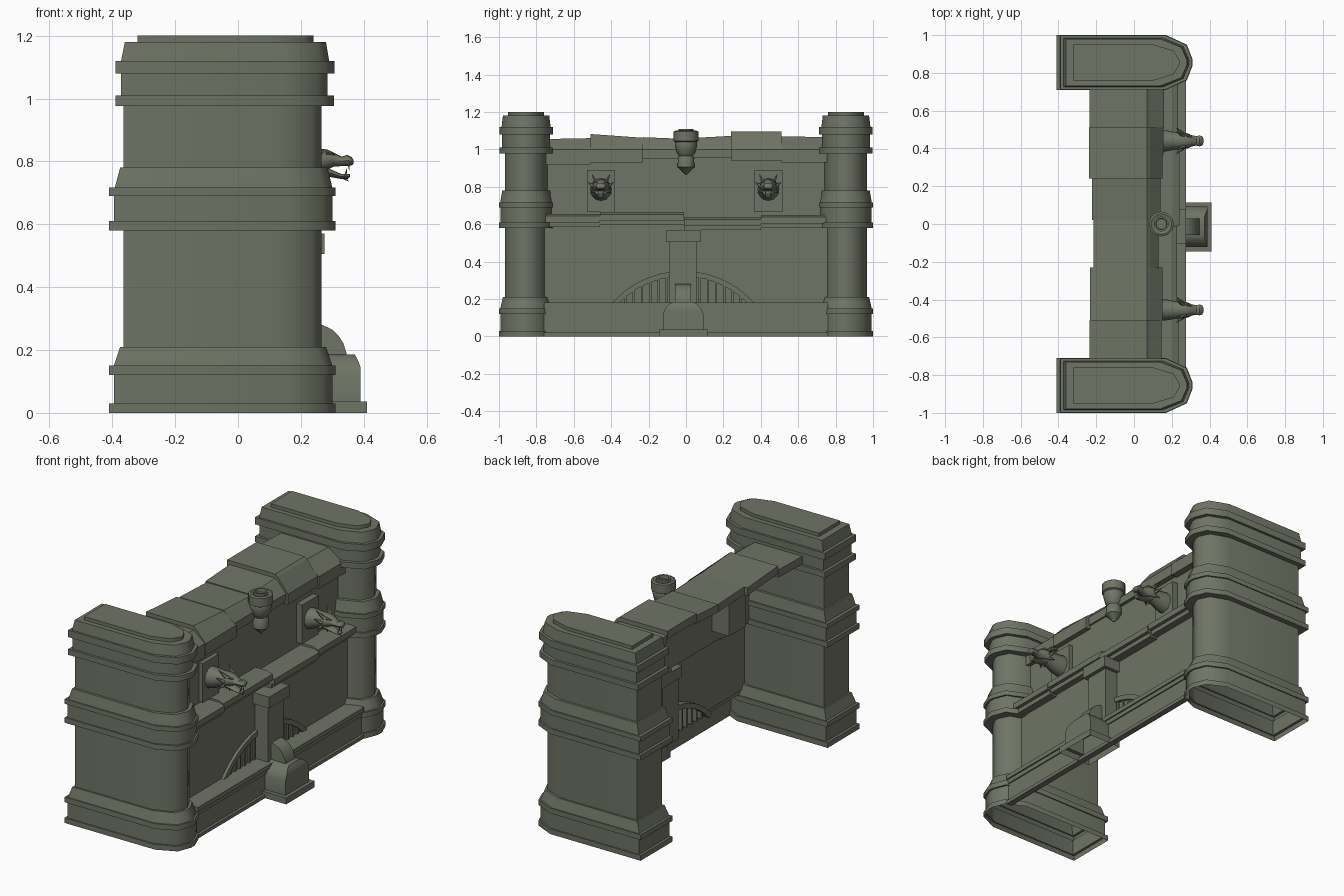
import bpy, bmesh, math
from mathutils import Vector

stone = bpy.data.materials.new("grey green stone")
stone.diffuse_color = (0.16, 0.175, 0.13, 1)


def finish(bm, name, smooth=None):
    bmesh.ops.recalc_face_normals(bm, faces=bm.faces)
    me = bpy.data.meshes.new(name)
    bm.to_mesh(me)
    bm.free()
    me.materials.append(stone)
    ob = bpy.data.objects.new(name, me)
    bpy.context.collection.objects.link(ob)
    if smooth:
        bpy.ops.object.select_all(action='DESELECT')
        ob.select_set(True)
        bpy.context.view_layer.objects.active = ob
        bpy.ops.object.shade_smooth_by_angle(angle=math.radians(smooth))
    return ob


def loft(bm, rings, cap_start=True, cap_end=True):
    vs = [[bm.verts.new(p) for p in r] for r in rings]
    n = len(vs[0])
    for a, b in zip(vs, vs[1:]):
        for i in range(n):
            j = (i + 1) % n
            bm.faces.new((a[i], a[j], b[j], b[i]))
    if cap_start:
        bm.faces.new(vs[0])
    if cap_end:
        bm.faces.new(vs[-1])


def add_box(bm, x0, x1, y0, y1, z0, z1):
    loft(bm, [[(x0, y0, z), (x1, y0, z), (x1, y1, z), (x0, y1, z)] for z in (z0, z1)])


def box(name, *dims):
    bm = bmesh.new()
    add_box(bm, *dims)
    return finish(bm, name)


def add_spike(bm, a, b, r, n=6):
    a, b = Vector(a), Vector(b)
    q = (b - a).to_track_quat('Z', 'Y')
    rings = []
    for p, s in ((a, r), (b, r * 0.12)):
        rings.append([p + q @ Vector((s * math.cos(t), s * math.sin(t), 0))
                      for t in (2 * math.pi * i / n for i in range(n))])
    loft(bm, rings)


# end towers: (z, back x, front x) levels, round-nosed plan, open below
levels = [(0, -.41, .31), (.03, -.41, .31), (.03, -.395, .30), (.12, -.395, .30),
          (.12, -.41, .31), (.15, -.41, .31), (.15, -.395, .30), (.21, -.375, .28),
          (.21, -.365, .265), (.58, -.365, .265), (.58, -.41, .31), (.61, -.41, .31),
          (.61, -.395, .30), (.69, -.395, .30), (.69, -.41, .31), (.717, -.41, .31),
          (.717, -.392, .30), (.78, -.375, .285), (.78, -.365, .265), (.977, -.365, .265),
          (.977, -.39, .305), (1.01, -.39, .305), (1.01, -.372, .285), (1.08, -.372, .285),
          (1.08, -.39, .307), (1.12, -.39, .307), (1.12, -.372, .29), (1.18, -.36, .28),
          (1.18, -.32, .24), (1.20, -.32, .24)]


def tower(name, yc):
    rings = []
    for z, xb, xf in levels:
        w = .145 - (.31 - xf) * .7
        half = [(xb, w), (xf - .14, w), (xf - .03, .65 * w), (xf, .12 * w)]
        pts = half + [(x, -y) for x, y in reversed(half)]
        rings.append([(x, yc + y, z) for x, y in pts])
    bm = bmesh.new()
    loft(bm, rings, cap_start=False)
    finish(bm, name, 50)


tower("left_tower", -.855)
tower("right_tower", .855)

# wall sheets and hollow base course
box("lower_wall", .15, .17, -.76, .76, .18, .60)
box("upper_wall", .10, .12, -.76, .76, .62, .99)
bm = bmesh.new()
add_box(bm, .24, .26, -.76, .76, 0, .15)
add_box(bm, .24, .275, -.76, .76, 0, .02)
add_box(bm, .16, .275, -.76, .76, .155, .18)
add_box(bm, .22, .267, -.76, .76, .13, .155)
finish(bm, "base_course")

# middle ledge from uneven slabs
bm = bmesh.new()
for y0, y1, z, x in ((-.76, -.46, .655, .235), (-.46, -.01, .665, .228),
                     (-.01, .40, .638, .24), (.40, .76, .65, .232)):
    top = [(.10, z), (x - .03, z), (x, z - .012), (x, z - .045), (x - .02, z - .045),
           (x - .02, z - .07), (.10, z - .07)]
    loft(bm, [[(px, y, pz) for px, pz in top] for y in (y0, y1)])
finish(bm, "middle_ledge")

# roof slabs with sloped front and hanging lip
bm = bmesh.new()
for y0, y1, za, zb, xb, lip, xl in (
        (-.76, -.51, 1.055, 1.06, -.235, .92, .145), (-.51, -.23, 1.082, 1.062, -.232, .93, .15),
        (-.23, .02, 1.065, 1.055, -.215, .95, .13), (.02, .24, 1.06, 1.072, -.222, .955, .14),
        (.24, .51, 1.095, 1.095, -.238, .94, .152), (.51, .76, 1.07, 1.065, -.235, .93, .16)):
    rings = []
    for y, z in ((y0, za), (y1, zb)):
        prof = [(xb, z), (.07, z), (.085, z - .012), (xl, 1.0), (xl, lip), (.11, lip),
                (.11, .98), (.05, z - .045), (xb, z - .045)]
        rings.append([(px, y, pz) for px, pz in prof])
    loft(bm, rings)
finish(bm, "roof_slabs")

# hanging urn finial
bm = bmesh.new()
prof = [(.004, .865), (.038, .90), (.045, .905), (.043, .955), (.036, .965), (.05, .985),
        (.06, 1.03), (.057, 1.04), (.066, 1.045), (.066, 1.095), (.055, 1.10), (.04, 1.095),
        (.04, 1.11), (.03, 1.11), (.028, 1.09)]
loft(bm, [[(.145 + r * math.cos(t), r * math.sin(t), z)
           for t in (2 * math.pi * i / 12 for i in range(12))] for r, z in prof])
finish(bm, "urn_finial", 40)

# central buttress
YC = -.015
bm = bmesh.new()
add_box(bm, .11, .253, YC - .072, YC + .072, .15, .505)
add_box(bm, .10, .275, YC - .092, YC + .092, .505, .57)
finish(bm, "buttress")

# domed pedestal with rounded fin, open below
bm = bmesh.new()
rows = [(0, .41, .13), (.037, .41, .13), (.037, .39, .108), (.12, .39, .108), (.145, .39, .098),
        (.16, .385, .086), (.175, .378, .07), (.185, .372, .05)]
loft(bm, [[(.20, YC - w, z), (x, YC - w, z), (x, YC + w, z), (.20, YC + w, z)]
          for z, x, w in rows], cap_start=False)
finish(bm, "pedestal", 30)
bm = bmesh.new()
fin = [(.24, .17), (.347, .17), (.345, .19), (.335, .222), (.318, .248), (.30, .265),
       (.268, .28), (.24, .28)]
loft(bm, [[(x, YC + s * .043, z) for x, z in fin] for s in (-1, 1)])
finish(bm, "pedestal_fin", 30)

# grated arch at the foot of the wall
R, ZC = .51, -.16
bm = bmesh.new()
rings = []
for i in range(13):
    y = -.38 + .76 * i / 12
    ang = math.asin(y / R)
    s, c = math.sin(ang), math.cos(ang)
    rings.append([(x, YC + r * s, ZC + r * c)
                  for x, r in ((.11, R), (.187, R), (.187, R - .028), (.11, R - .028))])
loft(bm, rings)
finish(bm, "arch_rim")
bm = bmesh.new()
for i in range(-7, 8):
    y = i * .044
    top = ZC + math.sqrt((R - .015) ** 2 - y * y)
    add_box(bm, .125, .18, YC + y - .006, YC + y + .006, .175, top)
finish(bm, "arch_bars")


# beast heads on plaques
def ellipses(bm, yc, rows, n=12):
    loft(bm, [[(x, yc + ry * math.cos(t), z + rz * math.sin(t))
               for t in (2 * math.pi * i / n for i in range(n))] for x, z, ry, rz in rows])


def beast(side, yc, x):
    box(side + "_plaque", -.01, x, yc - .075, yc + .075, .665, .89)
    bm = bmesh.new()
    # neck, skull and upper snout
    ellipses(bm, yc, [(x - .01, .785, .058, .062), (.18, .788, .054, .056), (.22, .797, .046, .045),
                      (.262, .803, .044, .038), (.285, .806, .040, .032), (.305, .806, .030, .022),
                      (.33, .800, .025, .015), (.348, .803, .029, .018), (.362, .801, .024, .013),
                      (.367, .799, .012, .006)])
    # lower jaw
    ellipses(bm, yc, [(.255, .775, .034, .022), (.29, .764, .028, .013), (.33, .752, .022, .008),
                      (.35, .752, .018, .008), (.357, .757, .008, .004)], 8)
    for s in (-1, 1):
        add_spike(bm, (.265, yc + s * .028, .825), (.225, yc + s * .048, .866), .012)   # horn
        add_spike(bm, (.255, yc + s * .038, .80), (.225, yc + s * .068, .825), .013)   # ear
        add_spike(bm, (.255, yc + s * .036, .78), (.235, yc + s * .058, .765), .011)   # cheek spine
        add_spike(bm, (.28, yc + s * .030, .83), (.31, yc + s * .018, .822), .010)     # brow
        add_spike(bm, (.352, yc + s * .017, .795), (.354, yc + s * .017, .772), .005)  # fang
        add_spike(bm, (.342, yc + s * .014, .755), (.346, yc + s * .015, .778), .004)  # tusk
    add_spike(bm, (.27, yc, .762), (.262, yc, .735), .010)                             # beard
    add_spike(bm, (.335, yc, .75), (.352, yc, .737), .007)
    finish(bm, side + "_beast_head", 40)


beast("left", -.455, .145)
beast("right", .44, .155)
